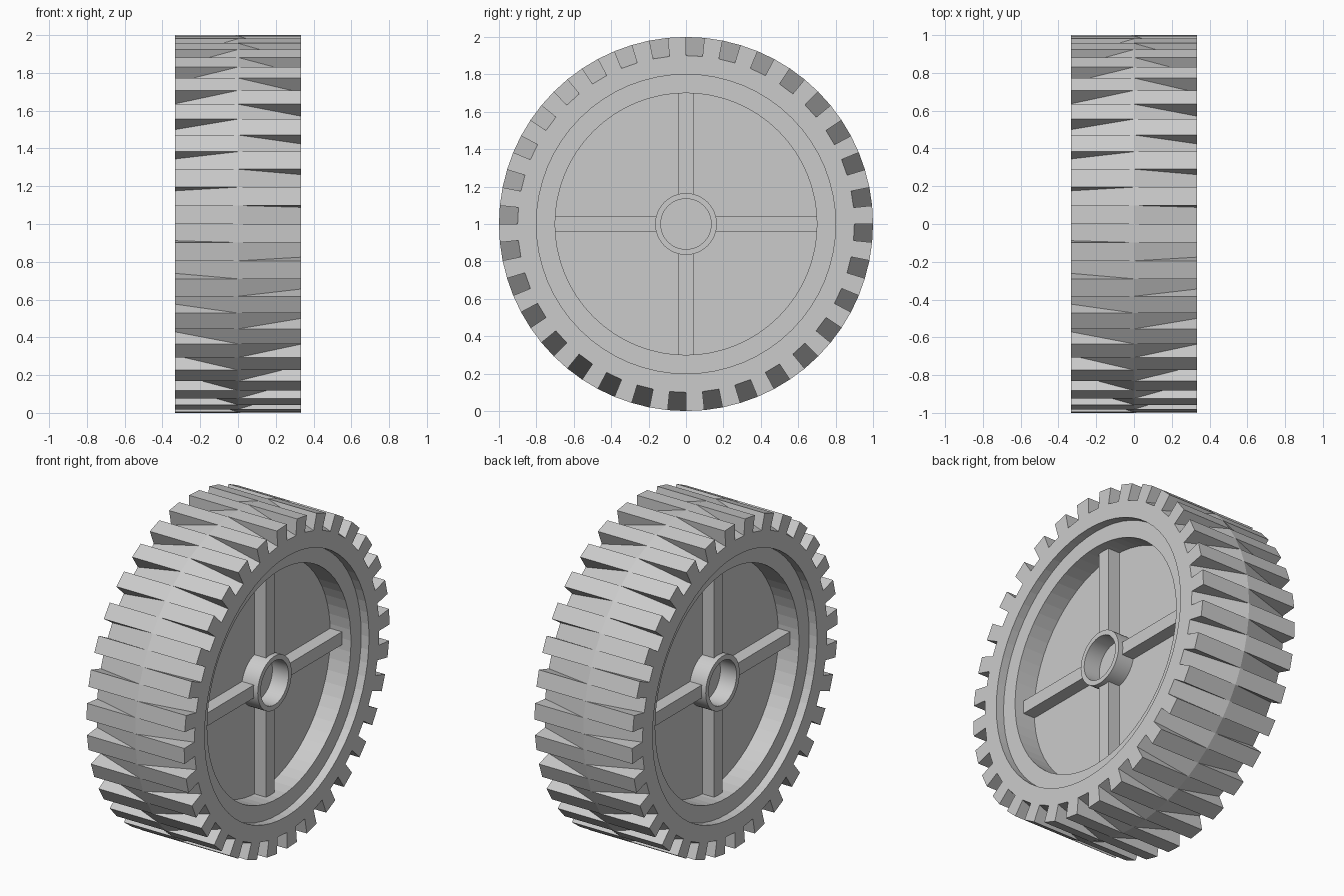
import bpy, bmesh
from math import sin, cos, pi

if "Cube" in bpy.data.objects:
    bpy.data.objects.remove(bpy.data.objects["Cube"])

W, N = 0.333, 64                 # half width, segments (32 lugs + 32 grooves)
DISC, SPOKE, HUB, LEDGE = 0.14, 0.22, 0.25, 0.28


def pt(x, r, i, n=N):
    a = 2 * pi * i / n
    return (x, r * cos(a), 1 + r * sin(a))


def finish(name, bm):
    bmesh.ops.remove_doubles(bm, verts=bm.verts, dist=1e-5)
    bmesh.ops.recalc_face_normals(bm, faces=bm.faces)
    me = bpy.data.meshes.new(name)
    bm.to_mesh(me)
    bm.free()
    ob = bpy.data.objects.new(name, me)
    bpy.context.collection.objects.link(ob)
    return ob


def face(bm, *pts):
    bm.faces.new([bm.verts.new(p) for p in pts])


def lathe(bm, profile, n):
    for (x0, r0), (x1, r1) in zip(profile, profile[1:]):
        for i in range(n):
            face(bm, pt(x0, r0, i, n), pt(x0, r0, i + 1, n),
                 pt(x1, r1, i + 1, n), pt(x1, r1, i, n))


# tyre: lugs alternate with grooves that ramp up to full radius at the centre,
# the two sides staggered by half a pitch; stepped rim and disc inside
bm = bmesh.new()
for s in (1, -1):
    x = s * W
    for i in range(N):
        j = i + 1
        lug = (i % 2 == 0) == (s > 0)
        r = 1.0 if lug else 0.9
        face(bm, pt(0, 1, i), pt(0, 1, j), pt(x, r, j), pt(x, r, i))
        if lug:
            face(bm, pt(x, 1, i), pt(x, 1, j), pt(x, 0.9, j), pt(x, 0.9, i))
        face(bm, pt(0, 1, i), pt(x, 1, i), pt(x, 0.9, i))
    lathe(bm, [(x, 0.9), (x, 0.8), (s * LEDGE, 0.8), (s * LEDGE, 0.7),
               (s * DISC, 0.7)], N)
    bm.faces.new([bm.verts.new(pt(s * DISC, 0.7, i)) for i in range(N)])
finish("tyre_and_disc", bm)

for s, side in ((1, "right"), (-1, "left")):
    # hub sleeve with a blind bore
    bm = bmesh.new()
    lathe(bm, [(s * DISC, 0.165), (s * HUB, 0.165), (s * HUB, 0.135),
               (s * DISC, 0.135)], 48)
    hub = finish("hub_" + side, bm)
    bpy.ops.object.select_all(action='DESELECT')
    hub.select_set(True)
    bpy.context.view_layer.objects.active = hub
    bpy.ops.object.shade_smooth_by_angle()

    # four spokes on the disc face
    for k in range(4):
        c, d = round(cos(k * pi / 2)), round(sin(k * pi / 2))
        bm = bmesh.new()
        bmesh.ops.create_cube(bm, size=1)
        for v in bm.verts:
            u, w = 0.43 + v.co.y * 0.55, v.co.z * 0.08
            v.co = (s * (DISC + (v.co.x + 0.5) * (SPOKE - DISC)),
                    u * c - w * d, 1 + u * d + w * c)
        finish(f"spoke_{side}_{k + 1}", bm)
